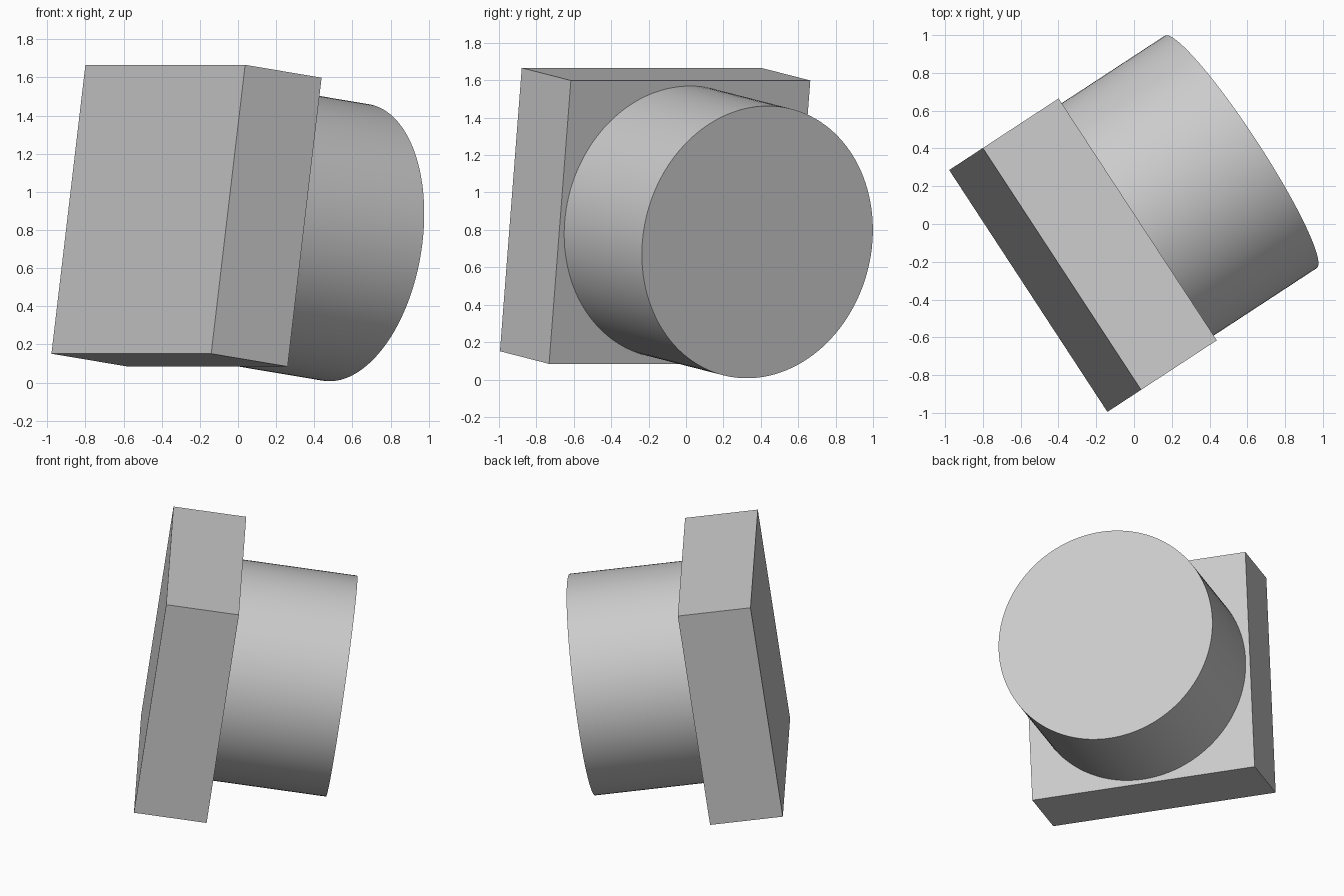
import bpy
from math import radians
from mathutils import Matrix, Vector

cube = bpy.data.objects.get("Cube")
if cube:
    bpy.data.objects.remove(cube, do_unlink=True)

grey = bpy.data.materials.new("plain_grey")
grey.use_nodes = True
colour = (0.6, 0.6, 0.6, 1)
grey.diffuse_color = colour
grey.node_tree.nodes["Principled BSDF"].inputs["Base Color"].default_value = colour

# Shared tilted frame: local x runs from the plate towards the drum
SIDE, THICK, RADIUS, DEPTH = 1.53, 0.484, 0.735, 0.766
frame = (Matrix.Translation((-0.27, -0.165, 0.875))
         @ Matrix.Rotation(radians(33.2), 4, "Z")
         @ Matrix.Rotation(radians(8), 4, "Y"))


def finish(name, local):
    obj = bpy.context.object
    obj.name = name
    obj.matrix_world = frame @ local
    obj.data.materials.append(grey)
    return obj


# Square plate
bpy.ops.mesh.primitive_cube_add(size=1)
finish("square_plate", Matrix.Diagonal((THICK, SIDE, SIDE, 1)))

# Round drum standing out from the plate
bpy.ops.mesh.primitive_cylinder_add(vertices=128, radius=RADIUS, depth=DEPTH)
bpy.ops.object.shade_smooth_by_angle(angle=radians(30))
finish("round_drum", Matrix.Translation(Vector(((THICK + DEPTH) / 2, 0, 0)))
       @ Matrix.Rotation(radians(90), 4, "Y"))
